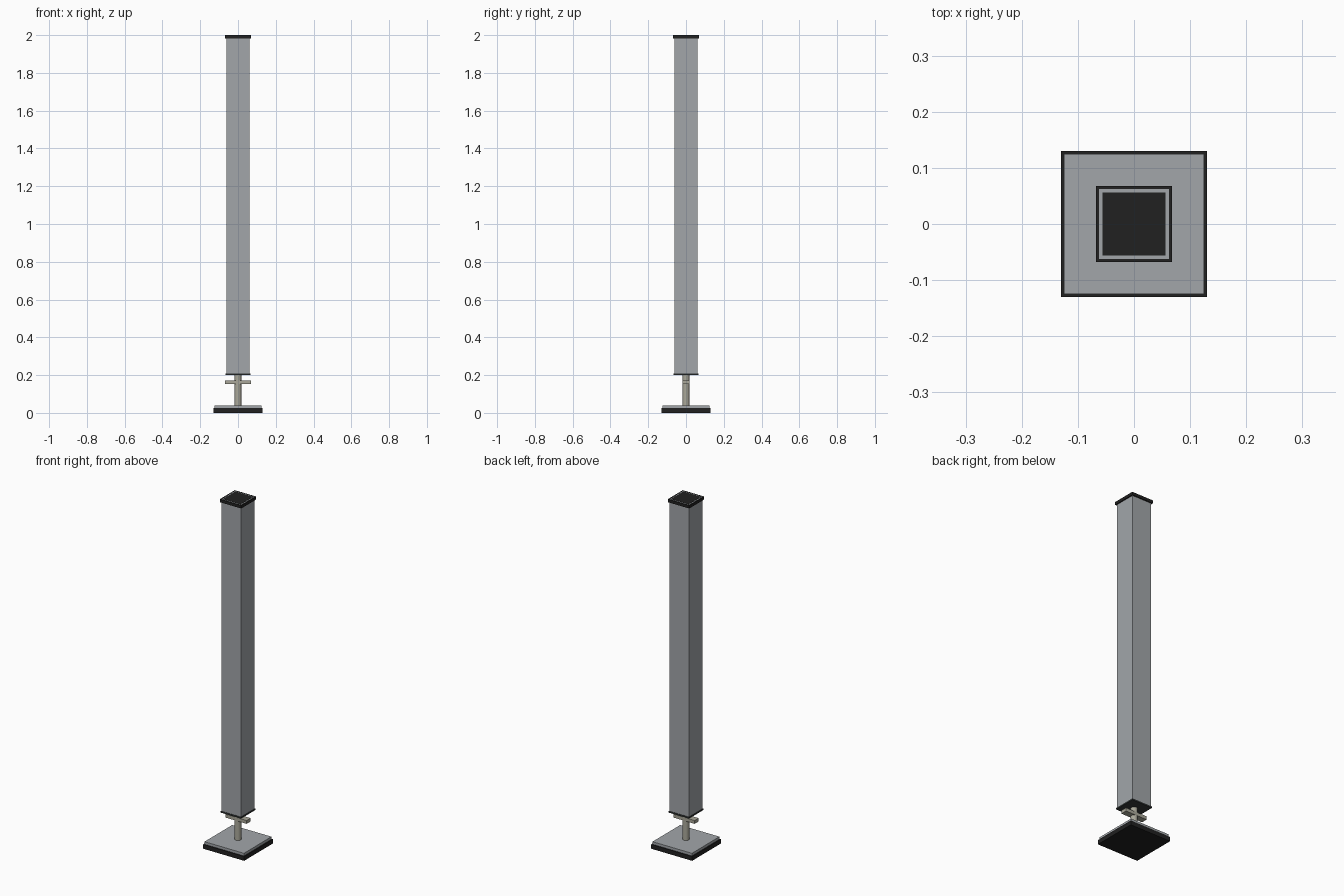
import bpy
from math import pi

cube = bpy.data.objects.get("Cube")
if cube:
    bpy.data.objects.remove(cube, do_unlink=True)


def material(name, rgb):
    m = bpy.data.materials.new(name)
    m.use_nodes = True
    colour = (*rgb, 1)
    m.diffuse_color = colour
    m.node_tree.nodes["Principled BSDF"].inputs["Base Color"].default_value = colour
    return m


grey = material("grey metal", (0.36, 0.38, 0.4))
black = material("black rubber", (0.015, 0.015, 0.015))
dark = material("dark grey plate", (0.035, 0.04, 0.04))
steel = material("warm steel", (0.4, 0.39, 0.32))


def finish(name, mat):
    ob = bpy.context.object
    ob.name = name
    ob.data.materials.append(mat)
    return ob


def block(name, half_x, half_y, z0, z1, mat):
    bpy.ops.mesh.primitive_cube_add(size=1, location=(0, 0, (z0 + z1) / 2))
    ob = finish(name, mat)
    ob.scale = (2 * half_x, 2 * half_y, z1 - z0)
    bpy.ops.object.transform_apply(location=False, rotation=False)
    return ob


def frame(name, outer, inner, z0, z1, mat):
    """Hollow square section made from two nested square loops."""
    corners = [(-1, -1), (1, -1), (1, 1), (-1, 1)]
    loops = [(outer, z0), (outer, z1), (inner, z1), (inner, z0)]
    verts = [(x * h, y * h, z) for h, z in loops for x, y in corners]
    faces = []
    for r in range(4):
        for c in range(4):
            a, b = r * 4, (r + 1) % 4 * 4
            d = (c + 1) % 4
            faces.append((a + c, a + d, b + d, b + c))
    mesh = bpy.data.meshes.new(name)
    mesh.from_pydata(verts, [], faces)
    mesh.materials.append(mat)
    ob = bpy.data.objects.new(name, mesh)
    bpy.context.collection.objects.link(ob)
    return ob


# Foot
block("foot_pad", 0.13, 0.13, 0, 0.025, black)
block("foot_plate", 0.125, 0.125, 0.025, 0.04, grey)

# Threaded rod and adjusting handle
bpy.ops.mesh.primitive_cylinder_add(vertices=16, radius=0.018, depth=0.19,
                                    location=(0, 0, 0.13))
finish("adjusting_rod", steel)
bpy.ops.object.shade_smooth_by_angle(angle=pi / 6)
block("adjusting_handle", 0.068, 0.018, 0.153, 0.172, steel)

# Square post with its lower plate
frame("post_tube", 0.062, 0.056, 0.208, 1.999, grey)
block("lower_plate", 0.065, 0.065, 0.2, 0.208, dark)

# Top cap: collar around the tube and plug inside it
frame("cap_collar", 0.068, 0.062, 1.983, 2.0, black)
block("cap_plug", 0.056, 0.056, 1.975, 2.0, black)
